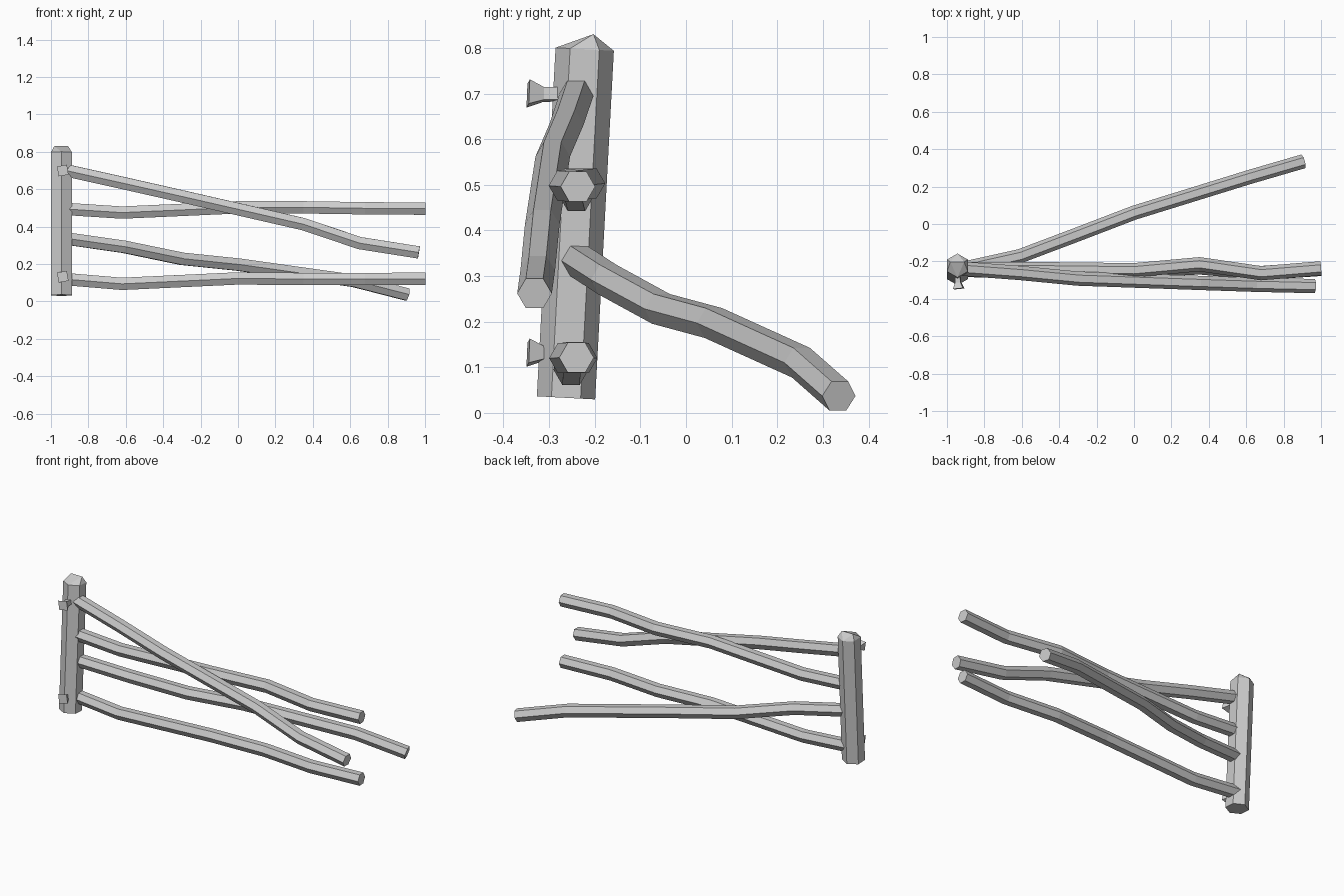
import bpy, bmesh, math
from mathutils import Vector

if "Cube" in bpy.data.objects:
    bpy.data.objects.remove(bpy.data.objects["Cube"])


def ring(c, t, ref, r, n, phase=0.0):
    side = t.cross(ref).normalized()
    up = side.cross(t).normalized()
    return [c + r * (math.cos(phase + math.tau * i / n) * side +
                     math.sin(phase + math.tau * i / n) * up) for i in range(n)]


def finish(name, bm):
    bmesh.ops.recalc_face_normals(bm, faces=bm.faces)
    mesh = bpy.data.meshes.new(name)
    bm.to_mesh(mesh)
    bm.free()
    ob = bpy.data.objects.new(name, mesh)
    bpy.context.collection.objects.link(ob)


def tube(name, path, radii, n=6, phase=0.0):
    pts = [Vector(p) for p in path]
    bm = bmesh.new()
    rings = []
    for i, p in enumerate(pts):
        a, b = pts[max(i - 1, 0)], pts[min(i + 1, len(pts) - 1)]
        co = ring(p, (b - a).normalized(), Vector((0, 0, 1)), radii[i], n, phase)
        rings.append([bm.verts.new(v) for v in co])
    for a, b in zip(rings, rings[1:]):
        for i in range(n):
            j = (i + 1) % n
            bm.faces.new((a[i], a[j], b[j], b[i]))
    bm.faces.new(rings[0])
    bm.faces.new(rings[-1])
    finish(name, bm)


# Leaning hexagonal post with a ridged cap
bm = bmesh.new()
foot, head = Vector((-0.944, -0.263, 0.033)), Vector((-0.944, -0.222, 0.797))
axis = (head - foot).normalized()
for c in (foot, head):
    for v in ring(c, axis, Vector((1, 0, 0)), 0.064, 6):
        bm.verts.new(v)
for x in (-0.982, -0.908):
    bm.verts.new((x, -0.203, 0.83))
bmesh.ops.convex_hull(bm, input=bm.verts)
bmesh.ops.dissolve_limit(bm, angle_limit=0.02, verts=bm.verts, edges=bm.edges)
finish("post", bm)

# Crooked hexagonal rails
rails = {
    "upper_rail": [(-0.93, -0.24, 0.495), (-0.62, -0.24, 0.475), (0, -0.247, 0.503),
                   (0.35, -0.215, 0.503), (0.68, -0.263, 0.498), (1.0, -0.237, 0.496)],
    "lower_rail": [(-0.93, -0.245, 0.12), (-0.62, -0.252, 0.094), (0, -0.25, 0.123),
                   (0.35, -0.232, 0.12), (0.68, -0.262, 0.12), (1.0, -0.24, 0.121)],
    "front_brace": [(-0.93, -0.238, 0.703), (-0.61, -0.262, 0.632), (-0.3, -0.292, 0.562),
                    (0.35, -0.315, 0.413), (0.65, -0.325, 0.312), (0.967, -0.332, 0.262)],
    "back_brace": [(-0.93, -0.243, 0.338), (-0.61, -0.172, 0.292), (-0.3, -0.055, 0.228),
                   (0, 0.06, 0.197), (0.62, 0.252, 0.11), (0.905, 0.335, 0.037)],
}
for name, path in rails.items():
    tube(name, path, [0.038] * len(path))

# Square-headed nails
for name, z in (("upper_nail", 0.698), ("lower_nail", 0.13)):
    tube(name, [(-0.937, -0.346, z + 0.002), (-0.94, -0.312, z), (-0.942, -0.22, z)],
         [0.038, 0.02, 0.018], 4, math.pi / 4 + 0.17)
